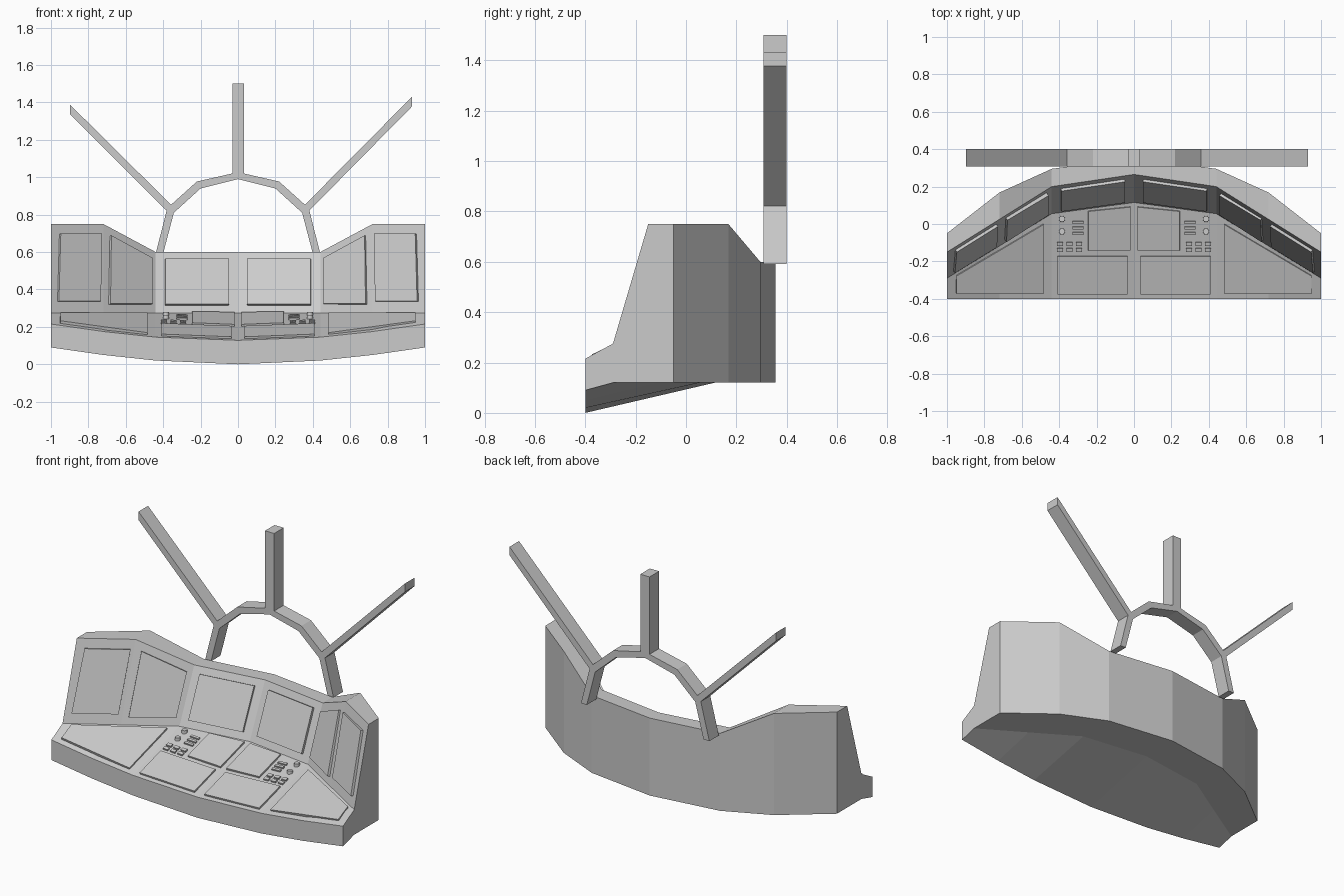
import bpy, bmesh
from mathutils import Vector

if "Cube" in bpy.data.objects:
    bpy.data.objects.remove(bpy.data.objects["Cube"])

# Console stations: x, front bottom z, front top z, desk back y, wall top y, back y, top z
STATIONS = [
    (0.00, 0.000, 0.128, 0.115, 0.265, 0.355, 0.60),
    (0.44, 0.020, 0.145, 0.055, 0.200, 0.295, 0.60),
    (0.72, 0.050, 0.175, -0.118, 0.025, 0.168, 0.75),
    (1.00, 0.090, 0.215, -0.290, -0.150, -0.050, 0.75),
]
DESK_Z, BASE_Z, FRONT_Y = 0.275, 0.12, -0.40


def make_object(name, bm):
    bmesh.ops.recalc_face_normals(bm, faces=bm.faces)
    me = bpy.data.meshes.new(name)
    bm.to_mesh(me)
    bm.free()
    ob = bpy.data.objects.new(name, me)
    bpy.context.collection.objects.link(ob)
    return ob


def prism(name, points, offset, inset=0.0):
    """Closed solid from an outline swept along an offset."""
    bm = bmesh.new()
    off = Vector(offset)
    low = [bm.verts.new(Vector(p) - off.normalized() * inset) for p in points]
    high = [bm.verts.new(Vector(p) + off) for p in points]
    n = len(points)
    bm.faces.new(low)
    bm.faces.new(high)
    for i in range(n):
        bm.faces.new((low[i], low[(i + 1) % n], high[(i + 1) % n], high[i]))
    return make_object(name, bm)


def station(x):
    """Interpolated station values at any x."""
    x = min(abs(x), 1.0)
    for a, b in zip(STATIONS, STATIONS[1:]):
        if x <= b[0]:
            t = (x - a[0]) / (b[0] - a[0])
            return [p + (q - p) * t for p, q in zip(a, b)]


def on_wall(x, z):
    s = station(x)
    t = (z - DESK_Z) / (s[6] - DESK_Z)
    return Vector((x, s[3] + (s[4] - s[3]) * t, z))


def on_desk(x, y):
    s = station(x)
    t = (y - FRONT_Y) / (s[3] - FRONT_Y)
    return Vector((x, y, s[2] + (DESK_Z - s[2]) * t))


def raised_panel(name, surface, corners, thick):
    """Thin slab on the wall or desk, facing the pilot."""
    p = [surface(*c) for c in corners]
    n = (p[2] - p[0]).cross(p[3] - p[1]).normalized()
    if n.z < 0:
        n = -n
    prism(name, p, n * thick, 0.01)


# Console body: loft of the side profile through the stations
bm = bmesh.new()
rings = []
for s in [(-q[0],) + q[1:] for q in STATIONS[:0:-1]] + STATIONS:
    x, zb, zt, yd, yw, yb, top = s
    ring = [(FRONT_Y, zb), (FRONT_Y, zt), (yd, DESK_Z), (yw, top),
            (yb, top), (yb, BASE_Z), (yd, BASE_Z)]
    rings.append([bm.verts.new((x, y, z)) for y, z in ring])
for a, b in zip(rings, rings[1:]):
    for i in range(7):
        j = (i + 1) % 7
        bm.faces.new((a[i], a[j], b[j], b[i]))
bm.faces.new(rings[0])
bm.faces.new(rings[-1])
make_object("console_body", bm)

# Screens and desk panels, given for one side and mirrored
wall_panels = {
    "center_screen": [(0.05, 0.315), (0.39, 0.315), (0.39, 0.56), (0.05, 0.56)],
    "inner_side_screen": [(0.465, 0.32), (0.69, 0.32), (0.685, 0.685), (0.465, 0.565)],
    "outer_side_screen": [(0.74, 0.335), (0.965, 0.335), (0.955, 0.695), (0.735, 0.695)],
}
desk_panels = {
    "desk_display": [(0.02, -0.14), (0.245, -0.14), (0.245, 0.07), (0.02, 0.093)],
    "front_desk_panel": [(0.035, -0.375), (0.41, -0.375), (0.41, -0.17), (0.035, -0.17)],
    "side_desk_panel": [(0.485, -0.37), (0.95, -0.37), (0.95, -0.275), (0.485, 0.0)],
}
for side, sign in (("right", 1), ("left", -1)):
    for table, surface, thick in ((wall_panels, on_wall, 0.015),
                                  (desk_panels, on_desk, 0.011)):
        for name, corners in table.items():
            raised_panel(f"{name}_{side}", surface,
                         [(sign * u, v) for u, v in corners], thick)

    # Small controls: slider bars and push buttons
    pads = [("slider_bar", 0.30, y, 0.029, 0.007) for y in (0.01, -0.02, -0.05)]
    pads += [("push_button", x, y, 0.016, 0.01)
             for x in (0.295, 0.345, 0.395) for y in (-0.105, -0.137)]
    for name, x, y, hx, hy in pads:
        raised_panel(f"{name}_{side}", on_desk,
                     [(sign * (x + i * hx), y + j * hy)
                      for i, j in ((-1, -1), (1, -1), (1, 1), (-1, 1))], 0.01)

    # Rotary knobs
    for y in (0.027, -0.04):
        kb = bmesh.new()
        bmesh.ops.create_cone(kb, cap_ends=True, segments=12, radius1=0.018,
                              radius2=0.016, depth=0.03)
        make_object(f"knob_{side}", kb).location = on_desk(sign * 0.385, y)


# Window frame: arch and struts, outlines in the front plane swept backwards
def frame_part(name, outline):
    prism(name, [(x, 0.307, z) for x, z in outline], (0, 0.093, 0))


outer = [(0.44, 0.592), (0.378, 0.835), (0.22, 0.977), (0, 1.027)]
inner = [(0.0, 0.99), (0.20, 0.94), (0.343, 0.81), (0.40, 0.592)]
arch = outer + [(-x, z) for x, z in outer[-2::-1]]
arch += [(-x, z) for x, z in inner[::-1]] + inner[1:]
frame_part("window_arch", arch)
frame_part("center_strut", [(-0.03, 1.0), (0.033, 1.0), (0.033, 1.5), (-0.03, 1.5)])
frame_part("right_strut", [(0.36, 0.80), (0.93, 1.378), (0.93, 1.43), (0.35, 0.845)])
frame_part("left_strut", [(-0.36, 0.80), (-0.897, 1.335), (-0.897, 1.387), (-0.35, 0.845)])
